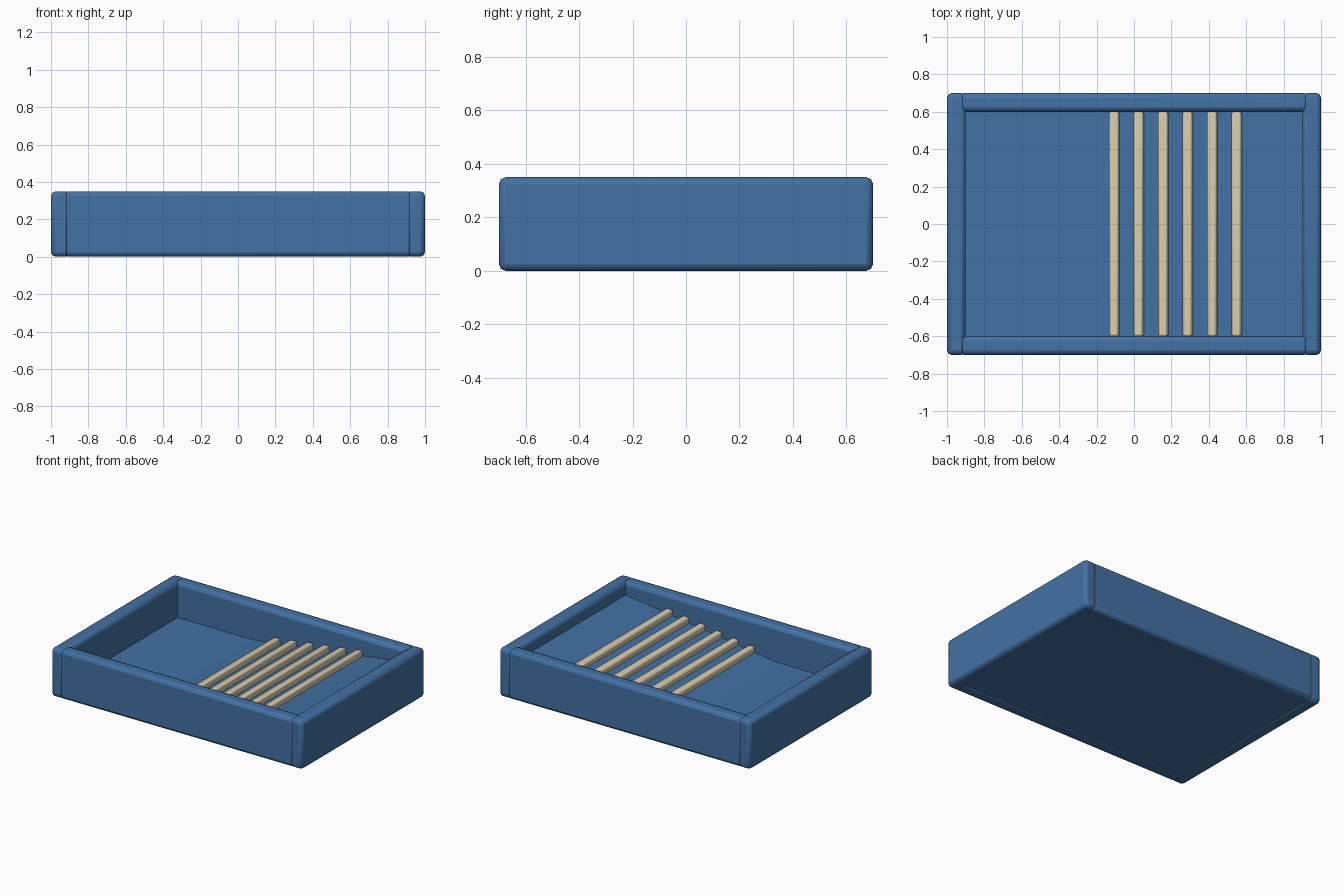
import bpy
import bmesh
from mathutils import Matrix
from math import atan2, radians

if "Cube" in bpy.data.objects:
    bpy.data.objects.remove(bpy.data.objects["Cube"], do_unlink=True)


def material(name, rgb):
    mat = bpy.data.materials.new(name)
    mat.use_nodes = True
    mat.diffuse_color = (*rgb, 1)
    mat.node_tree.nodes["Principled BSDF"].inputs["Base Color"].default_value = (*rgb, 1)
    return mat


BLUE = material("tray blue", (0.056, 0.165, 0.37))
CREAM = material("rib cream", (0.70, 0.61, 0.43))


def add_object(name, bm, mat, bevel=0.0, segments=2):
    bmesh.ops.recalc_face_normals(bm, faces=bm.faces)
    mesh = bpy.data.meshes.new(name)
    bm.to_mesh(mesh)
    bm.free()
    mesh.materials.append(mat)
    obj = bpy.data.objects.new(name, mesh)
    bpy.context.collection.objects.link(obj)
    if bevel:
        mod = obj.modifiers.new("Rounded edges", "BEVEL")
        mod.width = bevel
        mod.segments = segments
        bpy.ops.object.select_all(action="DESELECT")
        obj.select_set(True)
        bpy.context.view_layer.objects.active = obj
        bpy.ops.object.shade_smooth_by_angle(angle=radians(50))
    return obj


def box(name, size, centre, mat, bevel, segments=2):
    bm = bmesh.new()
    bmesh.ops.create_cube(bm, size=1, matrix=Matrix.Diagonal((*size, 1)))
    obj = add_object(name, bm, mat, bevel, segments)
    obj.location = centre
    return obj


# Rim walls: full-depth ends, slightly inset long sides
HEIGHT = 0.35
for side, name in ((1, "left_wall"), (-1, "right_wall")):
    box(name, (0.1, 1.4, HEIGHT), (side * 0.95, 0, HEIGHT / 2), BLUE, 0.025)
for side, name in ((1, "back_wall"), (-1, "front_wall")):
    box(name, (1.87, 0.1, HEIGHT), (0, side * 0.65, HEIGHT / 2), BLUE, 0.025)

# Floor: flat well that rises into a ramp, extruded across the depth
BEND_X, WELL_Z, TOP_X, TOP_Z = -0.3, 0.097, 0.9, 0.26
SLOPE = (TOP_Z - WELL_Z) / (TOP_X - BEND_X)


def ramp_z(x):
    return WELL_Z + max(0, x - BEND_X) * SLOPE


EDGE = 0.96
bm = bmesh.new()
profile = [(-EDGE, 0.003), (EDGE, 0.003), (EDGE, ramp_z(EDGE)),
           (BEND_X, WELL_Z), (-EDGE, WELL_Z)]
face = bm.faces.new([bm.verts.new((x, -0.66, z)) for x, z in profile])
ext = bmesh.ops.extrude_face_region(bm, geom=[face])
bmesh.ops.translate(bm, vec=(0, 1.32, 0),
                    verts=[v for v in ext["geom"] if isinstance(v, bmesh.types.BMVert)])
add_object("sloped_floor", bm, BLUE)

# Ribs laid across the ramp
for i in range(6):
    x = -0.105 + i * 0.131
    rib = box(f"rib_{i + 1}", (0.05, 1.2, 0.06), (x, 0, ramp_z(x) + 0.012), CREAM, 0.01)
    rib.rotation_euler.y = -atan2(SLOPE, 1)
